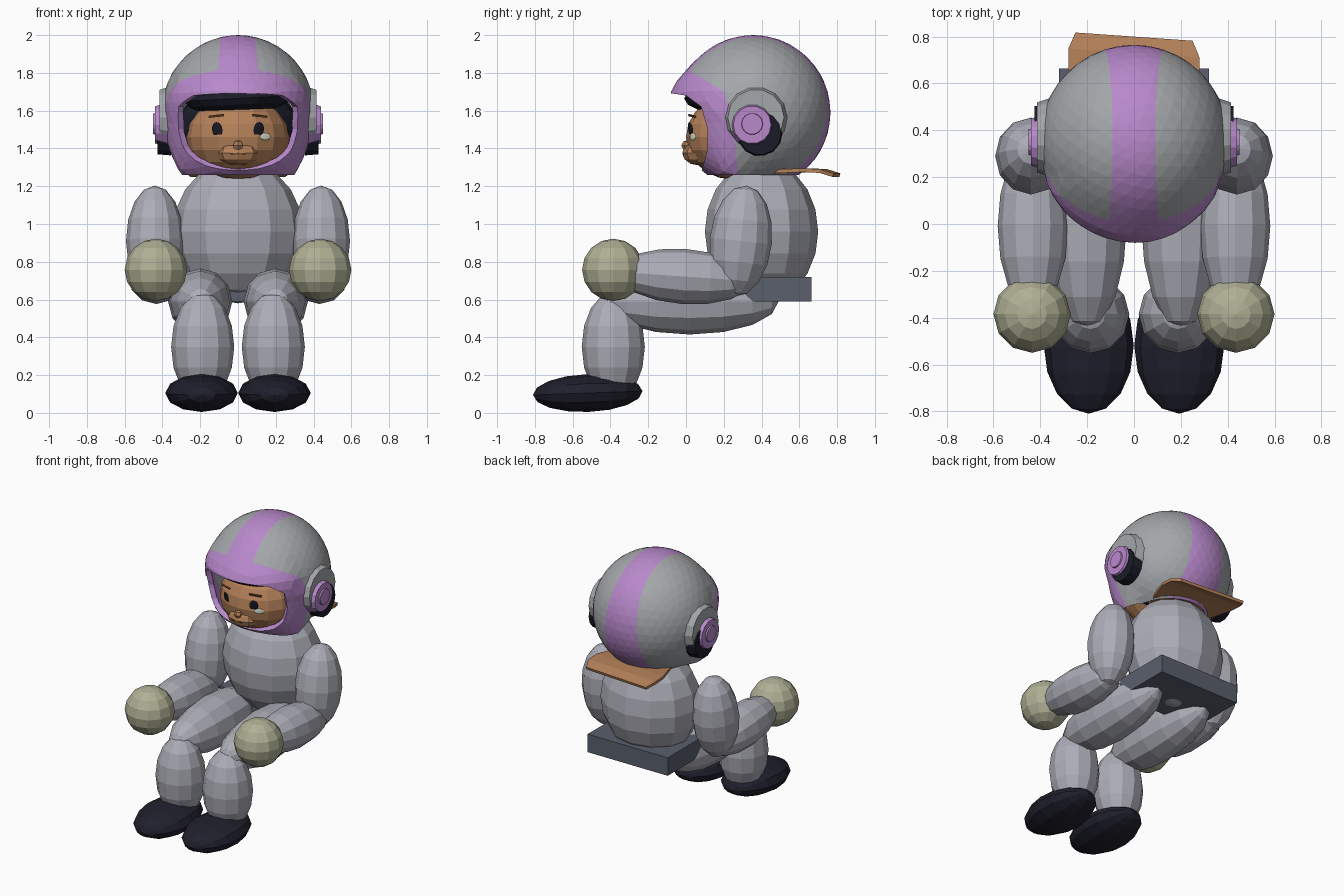
import bpy, bmesh, math
from mathutils import Matrix, Vector

cube = bpy.data.objects.get("Cube")
if cube:
    bpy.data.objects.remove(cube, do_unlink=True)


def material(name, r, g, b):
    m = bpy.data.materials.new(name)
    m.use_nodes = True
    m.diffuse_color = (r, g, b, 1)
    m.node_tree.nodes["Principled BSDF"].inputs["Base Color"].default_value = (r, g, b, 1)
    return m


SUIT = material("suit grey", .41, .415, .47)
SHELL = material("helmet grey", .37, .385, .40)
PURPLE = material("purple", .48, .25, .60)
SKIN = material("skin tan", .46, .22, .10)
GLOVE = material("glove beige", .43, .43, .30)
BOOT = material("boot black", .014, .014, .026)
SEAT = material("seat slate", .10, .115, .15)
HAIR = material("hair black", .01, .011, .02)
WHITE = material("eye white", .68, .74, .62)
BROWN = material("mouth brown", .18, .075, .03)


def finish(name, bm, *mats):
    bmesh.ops.recalc_face_normals(bm, faces=bm.faces)
    mesh = bpy.data.meshes.new(name)
    bm.to_mesh(mesh)
    bm.free()
    for m in mats:
        mesh.materials.append(m)
    ob = bpy.data.objects.new(name, mesh)
    bpy.context.collection.objects.link(ob)
    return ob


def place(bm, loc, size, turn=(0, 0, 0)):
    """Scale, then turn about x, y, z (degrees), then move."""
    bmesh.ops.scale(bm, verts=bm.verts, vec=size)
    for axis, angle in zip("XYZ", turn):
        bmesh.ops.rotate(bm, verts=bm.verts, matrix=Matrix.Rotation(math.radians(angle), 3, axis))
    bmesh.ops.translate(bm, verts=bm.verts, vec=loc)


def ellipsoid(name, loc, radii, mat, pole="Z", turn=(0, 0, 0), seg=12, rings=8):
    bm = bmesh.new()
    bmesh.ops.create_uvsphere(bm, u_segments=seg, v_segments=rings, radius=1)
    if pole == "Y":
        bmesh.ops.rotate(bm, verts=bm.verts, matrix=Matrix.Rotation(math.pi / 2, 3, "X"))
    place(bm, loc, radii, turn)
    return finish(name, bm, mat)


def box(name, loc, size, mat, turn=(0, 0, 0)):
    bm = bmesh.new()
    bmesh.ops.create_cube(bm, size=1)
    place(bm, loc, size, turn)
    return finish(name, bm, mat)


def disc(name, loc, radius, depth, mat, top=1.0):
    """Cylinder along x whose outer end is scaled by top."""
    bm = bmesh.new()
    bmesh.ops.create_cone(bm, cap_ends=True, segments=14, radius1=radius, radius2=radius * top, depth=depth)
    place(bm, loc, (1, 1, 1), (0, math.copysign(90, loc[0]), 0))
    return finish(name, bm, mat)


# Body and seat
ellipsoid("torso", (0, .40, .96), (.345, .30, .38), SUIT, rings=10)
box("seat", (0, .455, .655), (.64, .42, .13), SEAT)

# Limbs on both sides
for side, s in (("left", 1), ("right", -1)):
    ellipsoid(side + "_upper_arm", (s * .44, .29, .91), (.153, .165, .295), SUIT, turn=(-6, 0, 0))
    ellipsoid(side + "_forearm", (s * .432, -.01, .722), (.15, .36, .146), SUIT, "Y", (-4, 0, 0))
    ellipsoid(side + "_glove", (s * .435, -.385, .757), (.165, .165, .165), GLOVE)
    ellipsoid(side + "_thigh", (s * .2, .02, .59), (.17, .47, .175), SUIT, "Y")
    ellipsoid(side + "_shin", (s * .187, -.385, .35), (.167, .167, .29), SUIT)
    ellipsoid(side + "_boot", (s * .193, -.52, .105), (.192, .29, .1), BOOT, "Y", (2, 0, 0))

# Helmet: side outlines (y, z) of the face opening and of the purple rim
OPENING = [(-.2, 1.71), (0, 1.68), (.08, 1.62), (.115, 1.5), (.115, 1.4), (.06, 1.2)]
RIM = [(-.2, 1.845), (.0, 1.825), (.2, 1.70), (.25, 1.55), (.28, 1.2)]


def ahead_of(line, p):
    """True if the point lies in front of the outline."""
    for (y0, z0), (y1, z1) in zip(line, line[1:]):
        if z1 <= p.z <= z0:
            return p.y < y0 + (y1 - y0) * (p.z - z0) / (z1 - z0)
    return False


def cut(bm, co, no, keep):
    faces = [f for f in bm.faces if keep(f.calc_center_median())]
    edges = {e for f in faces for e in f.edges}
    verts = {v for f in faces for v in f.verts}
    bmesh.ops.bisect_plane(bm, geom=faces + list(edges) + list(verts), plane_co=co, plane_no=no)


CENTRE = Vector((0, .355, 1.59))
bm = bmesh.new()
bmesh.ops.create_icosphere(bm, subdivisions=4, radius=1)
for v in bm.verts:
    front = min(1, max(0, -v.co.y * 2 + .2))
    if v.co.z < 0:  # straighten the cheek pieces
        round_r = max(.2, math.sqrt(max(0, 1 - v.co.z ** 2)))
        grow = 1 + front * ((1 - .12 * -v.co.z) / round_r - 1)
        v.co.x *= min(grow, 1.5)
    v.co = Vector((v.co.x * .405, v.co.y * .41, v.co.z * .41)) + CENTRE
    if v.co.y < .2:  # brim bulge
        v.co.y -= .04 * front * math.exp(-((v.co.z - 1.70) / .1) ** 2)
bmesh.ops.bisect_plane(bm, geom=bm.verts[:] + bm.edges[:] + bm.faces[:],
                       plane_co=(0, 0, 1.26), plane_no=(0, 0, -1), clear_outer=True)
for line in (OPENING, RIM):
    for (y0, z0), (y1, z1) in zip(line, line[1:]):
        cut(bm, (0, y0, z0), (0, z1 - z0, y0 - y1),
            lambda c: c.y < .4 and z1 - .06 < c.z < z0 + .06)
FLARE = .093
for s in (1, -1):
    cut(bm, (s * .09, 0, 2), (s, 0, FLARE), lambda c: True)
centres = {f: f.calc_center_median() for f in bm.faces}
for f, c in centres.items():
    stripe = abs(c.x) < .09 + FLARE * (2 - c.z)
    f.material_index = int(stripe or ahead_of(RIM, c))
bmesh.ops.delete(bm, geom=[f for f, c in centres.items() if ahead_of(OPENING, c)], context="FACES")
helmet = finish("helmet", bm, SHELL, PURPLE)
shell = helmet.modifiers.new("thickness", "SOLIDIFY")
shell.thickness = .035
shell.offset = -1

# Ear cups
for side, s in (("left", 1), ("right", -1)):
    disc(side + "_ear_housing", (s * .375, .37, 1.565), .175, .08, SHELL, .85)
    disc(side + "_ear_pad", (s * .39, .39, 1.48), .12, .07, HAIR, .95)
    disc(side + "_ear_cup", (s * .40, .35, 1.525), .125, .08, PURPLE, .8)
    disc(side + "_ear_button", (s * .425, .35, 1.53), .065, .05, PURPLE, .85)

# Head, hair and face
ellipsoid("head", (0, .25, 1.46), (.272, .25, .225), SKIN, seg=16, rings=10)
ellipsoid("muzzle", (0, .07, 1.375), (.12, .09, .065), SKIN, seg=8, rings=6)
ellipsoid("nose", (0, .01, 1.415), (.03, .035, .03), SKIN, seg=6, rings=4)
box("mouth", (0, -.014, 1.372), (.08, .009, .008), BROWN)
ellipsoid("hair_back", (0, .37, 1.5), (.33, .24, .24), HAIR, seg=16, rings=10)
ellipsoid("hair_fringe", (0, .24, 1.665), (.285, .25, .085), HAIR, turn=(0, -3, 0), seg=16)
for side, s in (("left", 1), ("right", -1)):
    ellipsoid(side + "_eye", (s * .11, .024, 1.5), (.03, .0049, .04), HAIR, turn=(10, 0, s * 24))
    box(side + "_brow", (s * .115, .033, 1.572), (.085, .009, .01), BROWN, (20, s * 6, s * 24))
ellipsoid("eye_glint", (.145, .036, 1.463), (.032, .0049, .02), WHITE, turn=(0, 0, 30))

# Collar flap behind the neck: a thin bent plate, slightly skewed
bm = bmesh.new()
rows = [(.40, 1.285, .2), (.64, 1.295, .28), (.73, 1.29, .28), (.80, 1.268, .25)]
grid = [[bm.verts.new((x, y - .07 * x, z)) for x in (-w, 0, w)] for y, z, w in rows]
for a, b in zip(grid, grid[1:]):
    for i in range(2):
        bm.faces.new((a[i], a[i + 1], b[i + 1], b[i]))
flap = finish("collar_flap", bm, SKIN)
flap.modifiers.new("thickness", "SOLIDIFY").thickness = .02
